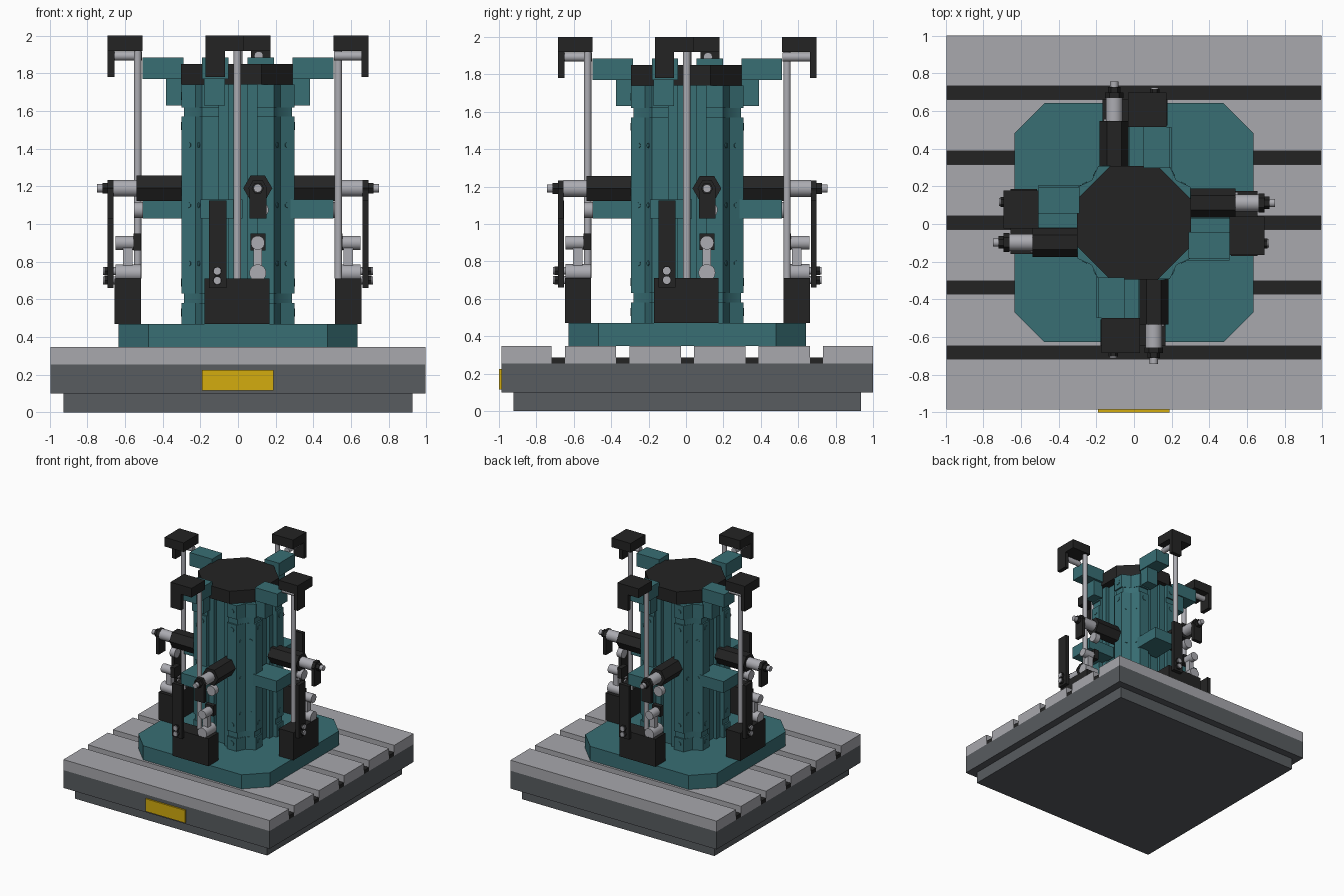
import bpy, bmesh, math
from mathutils import Matrix, Vector

if "Cube" in bpy.data.objects:
    bpy.data.objects.remove(bpy.data.objects["Cube"])

CY = 0.007  # machine axis sits slightly behind the origin because of the front plate


def material(name, r, g, b):
    lin = [((c / 255 + 0.055) / 1.055) ** 2.4 for c in (r, g, b)]
    m = bpy.data.materials.new(name)
    m.diffuse_color = (*lin, 1)
    m.use_nodes = True
    m.node_tree.nodes["Principled BSDF"].inputs["Base Color"].default_value = m.diffuse_color
    return m


TEAL = material("teal paint", 56, 110, 116)
BLACK = material("black steel", 36, 36, 36)
LIGHT = material("light grey table", 168, 168, 173)
DARK = material("dark grey base", 88, 92, 96)
SILVER = material("polished silver", 172, 172, 178)
YELLOW = material("yellow plate", 212, 172, 14)


def finish(name, bm, mat, turn=0):
    """Turn the part about the machine axis by quarter turns and add it to the scene."""
    bmesh.ops.recalc_face_normals(bm, faces=bm.faces)
    bm.transform(Matrix.Translation((0, CY, 0)) @ Matrix.Rotation(turn * math.pi / 2, 4, 'Z'))
    me = bpy.data.meshes.new(name)
    bm.to_mesh(me)
    bm.free()
    me.materials.append(mat)
    me.shade_smooth()
    me.set_sharp_from_angle(angle=math.radians(35))
    ob = bpy.data.objects.new(name, me)
    bpy.context.collection.objects.link(ob)
    return ob


def box(name, x, y, z, mat, turn=0):
    bm = bmesh.new()
    size = Matrix.Diagonal((x[1] - x[0], y[1] - y[0], z[1] - z[0], 1))
    mid = Matrix.Translation((sum(x) / 2, sum(y) / 2, sum(z) / 2))
    bmesh.ops.create_cube(bm, size=1, matrix=mid @ size)
    return finish(name, bm, mat, turn)


def rod(name, a, b, r, mat, turn=0, sides=24):
    a, b = Vector(a), Vector(b)
    bm = bmesh.new()
    d = b - a
    # horizontal rods along y keep a corner pointing along x
    rot = Matrix.Rotation(math.pi / 2, 4, 'X') if abs(d.y) > 1e-6 and abs(d.x) < 1e-6 \
        else d.to_track_quat('Z', 'Y').to_matrix().to_4x4()
    if sides == 6 and abs(d.y) > 1e-6:
        rot = rot @ Matrix.Rotation(math.pi / 2, 4, 'Z')
    bmesh.ops.create_cone(bm, cap_ends=True, segments=sides, radius1=r, radius2=r,
                          depth=d.length, matrix=Matrix.Translation((a + b) / 2) @ rot)
    return finish(name, bm, mat, turn)


def prism(name, pts, z0, z1, mat):
    bm = bmesh.new()
    face = bm.faces.new([bm.verts.new((x, y, z0)) for x, y in pts])
    top = bmesh.ops.extrude_face_region(bm, geom=[face])
    bmesh.ops.translate(bm, vec=(0, 0, z1 - z0),
                        verts=[v for v in top["geom"] if isinstance(v, bmesh.types.BMVert)])
    return finish(name, bm, mat)


def four_sided(quarter):
    """Repeat a quarter profile around the axis."""
    pts = []
    for k in range(4):
        c, s = round(math.cos(k * math.pi / 2)), round(math.sin(k * math.pi / 2))
        pts += [(c * x - s * y, s * x + c * y) for x, y in quarter]
    return pts


# --- slotted table ---
box("table_foot", (-.928, .928), (-.93, .928), (0, .1), DARK)
box("table_body", (-.995, .995), (-.993, .993), (.1, .255), DARK)
slots = [-.69, -.345, 0, .345, .69]
edges = [-.993] + [v for s in slots for v in (s - .035, s + .035)] + [.993]
for i in range(6):
    box("table_bar", (-.995, .995), edges[2 * i:2 * i + 2], (.255, .347), LIGHT)
for s in slots:
    box("slot_floor", (-.995, .995), (s - .035, s + .035), (.255, .286), BLACK)
box("front_plate", (-.192, .188), (-1.007, -.993), (.115, .225), YELLOW)

# --- chamfered pedestal, fluted column and octagonal cap ---
prism("pedestal", four_sided([(-.475, -.635), (.475, -.635)]), .347, .47, TEAL)


def column_profile(face):
    return four_sided([(-.225, -.225), (-.19, -face), (-.1, -face), (-.1, -.265), (-.05, -.265),
                       (-.05, -.235), (.05, -.235), (.05, -.265), (.1, -.265),
                       (.1, -face), (.19, -face)])


for z0, z1, face in ((.47, .58, .3), (.58, .63, .287), (.63, 1.57, .3),
                     (1.57, 1.62, .287), (1.62, 1.74, .3)):
    prism("column", column_profile(face), z0, z1, TEAL)
prism("column_cap", four_sided([(-.125, -.302), (.125, -.302)]), 1.74, 1.85, BLACK)

# --- four identical work stations ---
for k in range(4):
    # rail bolts
    for x in (-.145, .145):
        for z in (.53, .69, 1.52, 1.68):
            rod("rail_bolt", (x, -.295, z), (x, -.304, z), .021, TEAL, k, 16)
    for sx in (-1, 1):
        n = Vector((sx * .906, -.423, 0))
        for z in (.79, 1.1, 1.42):
            p = Vector((sx * .208, -.262, z))
            rod("side_bolt", p - n * .004, p + n * .004, .014, TEAL, k, 12)

    # upper arm, bracket and overhanging head
    box("upper_arm", (-.19, -.05), (-.507, -.29), (1.77, 1.885), TEAL, k)
    box("arm_bracket", (-.18, -.07), (-.382, -.29), (1.63, 1.77), TEAL, k)
    box("head_block", (-.172, .032), (-.692, -.507), (1.92, 2.0), BLACK, k)
    box("head_leg", (-.172, -.07), (-.692, -.657), (1.78, 1.92), BLACK, k)
    rod("head_pin", (-.11, -.657, 1.893), (-.11, -.51, 1.893), .024, SILVER, k)

    # vertical guide rod and motor box
    rod("guide_rod", (-.003, -.533, .71), (-.003, -.533, 1.92), .02, SILVER, k)
    box("motor_box", (-.178, .167), (-.655, -.515), (.47, .71), BLACK, k)

    # lower arm
    box("lower_arm", (-.2, .025), (-.507, -.25), (1.03, 1.13), TEAL, k)

    # hexagonal spindle
    x, z = .105, 1.19
    rod("spindle_body", (x, -.54, z), (x, -.26, z), .077, BLACK, k, 6)
    rod("spindle_sleeve", (x, -.662, z), (x, -.54, z), .045, SILVER, k)
    rod("spindle_flange", (x, -.692, z), (x, -.662, z), .05, BLACK, k, 6)
    rod("spindle_nut", (x, -.72, z), (x, -.692, z), .033, BLACK, k, 6)
    rod("spindle_tip", (x, -.75, z), (x, -.72, z), .022, SILVER, k)
    box("spindle_lever", (.062, .152), (-.692, -.662), (1.03, 1.19), BLACK, k)
    rod("lever_roller", (.12, -.552, 1.075), (.12, -.505, 1.075), .042, SILVER, k)

    # long lever plate with two pins
    box("lever_plate", (-.155, -.062), (-.692, -.66), (.66, 1.125), BLACK, k)
    for pz in (.7, .75):
        rod("lever_nut", (-.11, -.71, pz), (-.11, -.692, pz), .026, BLACK, k, 6)
        rod("lever_pin", (-.11, -.718, pz), (-.11, -.65, pz), .021, SILVER, k)

    # roller linkage above the motor box
    box("roller_block", (.066, .146), (-.555, -.515), (.86, .95), BLACK, k)
    rod("upper_roller", (x, -.652, .9), (x, -.555, .9), .037, SILVER, k)
    box("roller_link", (.082, .128), (-.61, -.56), (.74, .9), SILVER, k)
    rod("lower_roller", (x, -.652, .74), (x, -.515, .74), .045, SILVER, k)
